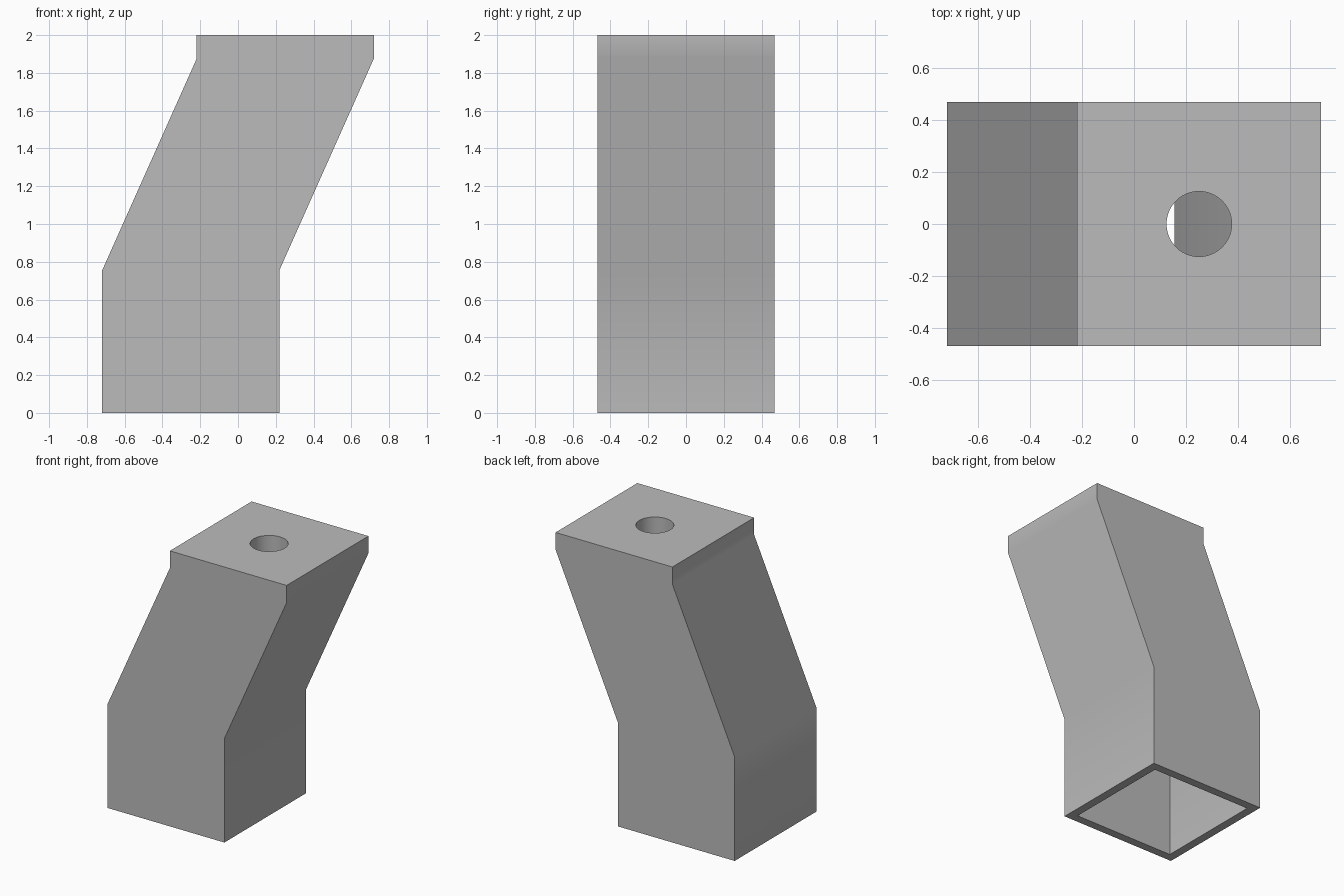
import bpy
import math

cube = bpy.data.objects.get("Cube")
if cube:
    bpy.data.objects.remove(cube, do_unlink=True)

HALF = 0.469      # half width of the square tube
WALL = 0.0625     # wall thickness
SHIFT = 0.25      # sideways offset of foot and head

grey = bpy.data.materials.new("grey")
grey.use_nodes = True
COLOR = (0.5, 0.5, 0.5, 1)
grey.diffuse_color = COLOR
grey.node_tree.nodes["Principled BSDF"].inputs["Base Color"].default_value = COLOR


def bent_tube(name, half, levels):
    """Solid square column through the (x, z) centres in levels."""
    corners = [(-half, -half), (half, -half), (half, half), (-half, half)]
    verts = [(cx + x, y, z) for cx, z in levels for x, y in corners]
    faces = [(3, 2, 1, 0)]
    for ring in range(0, len(verts) - 4, 4):
        for i in range(4):
            j = (i + 1) % 4
            faces.append((ring + i, ring + j, ring + 4 + j, ring + 4 + i))
    faces.append(tuple(range(len(verts) - 4, len(verts))))
    mesh = bpy.data.meshes.new(name)
    mesh.from_pydata(verts, [], faces)
    mesh.materials.append(grey)
    obj = bpy.data.objects.new(name, mesh)
    bpy.context.collection.objects.link(obj)
    return obj


def cut(target, cutter):
    """Subtract the cutter from the target and discard it."""
    cutter.hide_render = True
    mod = target.modifiers.new("cut", "BOOLEAN")
    mod.operation = "DIFFERENCE"
    mod.solver = "EXACT"
    mod.object = cutter
    bpy.ops.object.select_all(action="DESELECT")
    target.select_set(True)
    bpy.context.view_layer.objects.active = target
    bpy.ops.object.modifier_apply(modifier=mod.name)
    bpy.data.objects.remove(cutter, do_unlink=True)


# Slanted outer body with straight foot and head
leg = bent_tube("bent_leg", HALF,
                [(-SHIFT, 0), (-SHIFT, 0.755), (SHIFT, 1.875), (SHIFT, 2)])

# Hollow interior, open at the bottom and closed by a thick top plate
cavity = bent_tube("cavity_cutter", HALF - WALL,
                   [(-SHIFT, -0.1), (-SHIFT, 0.755), (SHIFT, 1.875)])
cut(leg, cavity)

# Round bolt hole through the top plate
bpy.ops.mesh.primitive_cylinder_add(vertices=64, radius=0.125, depth=0.4,
                                    location=(SHIFT, 0, 1.95))
hole = bpy.context.object
hole.name = "hole_cutter"
hole.data.materials.append(grey)
cut(leg, hole)

# Soft bends, sharp corners
bpy.ops.object.shade_smooth_by_angle(angle=math.radians(30))
